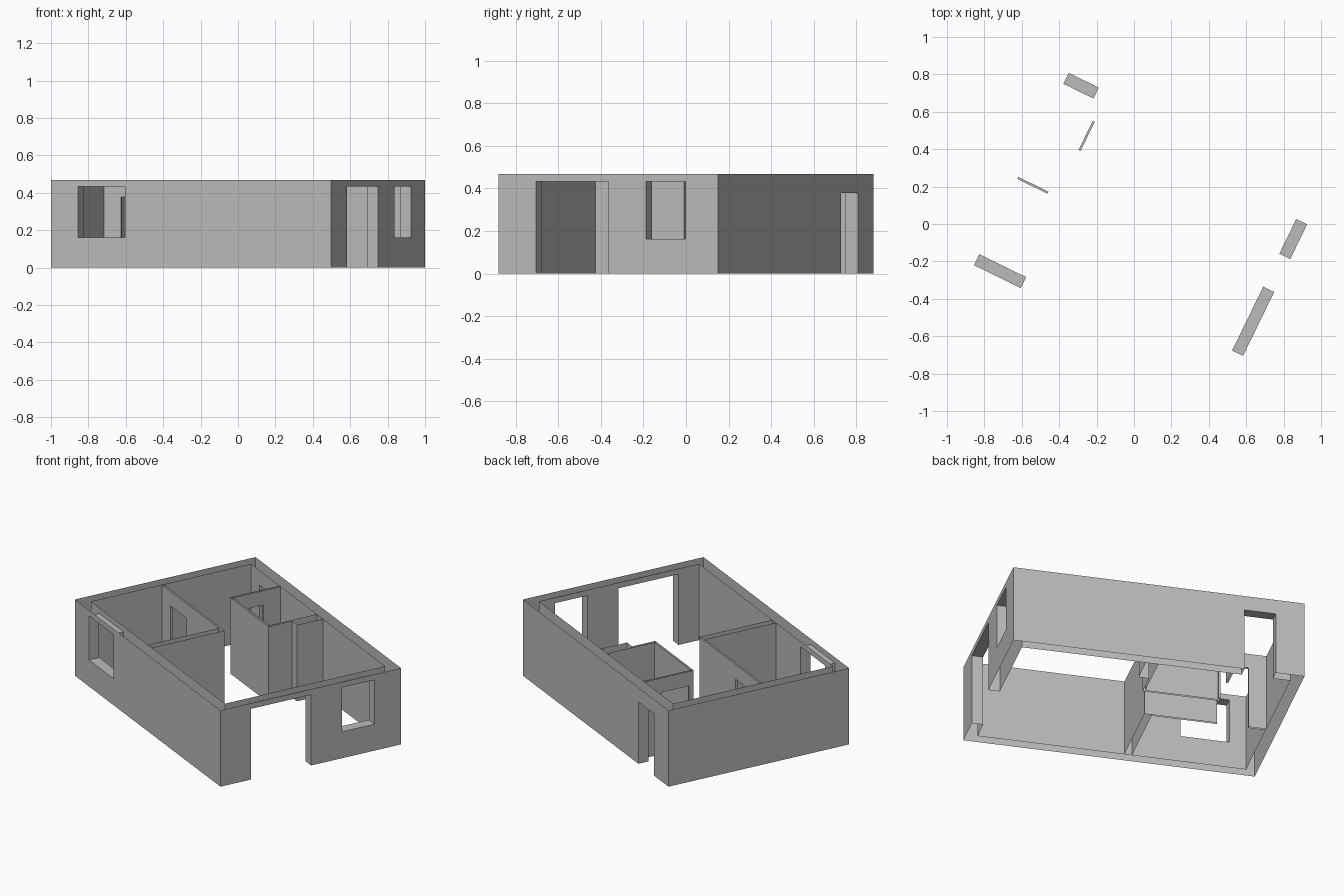
import bpy
import bmesh
from math import radians

if "Cube" in bpy.data.objects:
    bpy.data.objects.remove(bpy.data.objects["Cube"], do_unlink=True)

HEIGHT = 0.467
HALF_L, HALF_W = 0.833, 0.573      # outer half sizes of the plan
IN_L, IN_W = 0.768, 0.508          # inner half sizes
TURN = radians(-26)                # plan is turned about z
OPEN_TOP, DOOR_TOP, SILL = 0.433, 0.378, 0.162

plaster = bpy.data.materials.new("plaster_grey")
plaster.use_nodes = True
GREY = (0.5, 0.5, 0.5, 1)
plaster.diffuse_color = GREY
plaster.node_tree.nodes["Principled BSDF"].inputs["Base Color"].default_value = GREY


def prism(name, outline, z0, z1):
    """Solid made by extruding a plan outline upwards."""
    bm = bmesh.new()
    base = bm.faces.new([bm.verts.new((x, y, z0)) for x, y in outline])
    up = bmesh.ops.extrude_face_region(bm, geom=[base])["geom"]
    top = [g for g in up if isinstance(g, bmesh.types.BMVert)]
    bmesh.ops.translate(bm, verts=top, vec=(0, 0, z1 - z0))
    bmesh.ops.recalc_face_normals(bm, faces=bm.faces)
    mesh = bpy.data.meshes.new(name)
    bm.to_mesh(mesh)
    bm.free()
    obj = bpy.data.objects.new(name, mesh)
    bpy.context.collection.objects.link(obj)
    return obj


def rect(x0, x1, y0, y1):
    return [(x0, y0), (x1, y0), (x1, y1), (x0, y1)]


def walls(name, outline, openings):
    """Extrude walls, cut openings, then leave top and bottom open."""
    obj = prism(name, outline, 0, HEIGHT)
    cutters = []
    for x0, x1, y0, y1, z0, z1 in openings:
        cutter = prism(name + "_cutter", rect(x0, x1, y0, y1), z0, z1)
        cutter.hide_render = True
        mod = obj.modifiers.new("opening", 'BOOLEAN')
        mod.operation, mod.solver, mod.object = 'DIFFERENCE', 'EXACT', cutter
        cutters.append(cutter)
    bpy.context.view_layer.update()
    graph = bpy.context.evaluated_depsgraph_get()
    obj_mesh = bpy.data.meshes.new_from_object(obj.evaluated_get(graph))
    obj.modifiers.clear()
    obj.data = obj_mesh
    for cutter in cutters:
        bpy.data.objects.remove(cutter, do_unlink=True)

    bm = bmesh.new()
    bm.from_mesh(obj_mesh)
    caps = [f for f in bm.faces if all(abs(v.co.z) < 1e-4 for v in f.verts)
            or all(abs(v.co.z - HEIGHT) < 1e-4 for v in f.verts)]
    bmesh.ops.delete(bm, geom=caps, context='FACES')
    bm.to_mesh(obj_mesh)
    bm.free()
    obj_mesh.materials.clear()
    obj_mesh.materials.append(plaster)
    obj.rotation_euler.z = TURN
    return obj


# Outer walls: room cavity, wide entrance, two windows, back door
walls("outer_walls", rect(-HALF_L, HALF_L, -HALF_W, HALF_W), [
    (-IN_L, IN_L, -IN_W, IN_W, -0.1, 0.6),
    (0.7, 0.9, -0.378, 0.002, -0.1, OPEN_TOP),
    (0.7, 0.9, 0.198, 0.404, SILL, OPEN_TOP),
    (-0.672, -0.394, -0.65, -0.45, SILL, OPEN_TOP),
    (-0.668, -0.489, 0.45, 0.65, -0.1, DOOR_TOP),
])

# Front room partition: thin long wall and thicker cross wall
walls("front_room_partition", [
    (-IN_L, -0.045), (-0.072, -0.045), (-0.072, -IN_W),
    (-0.115, -IN_W), (-0.115, -0.057), (-IN_L, -0.057),
], [(-0.667, -0.487, -0.1, 0, -0.1, DOOR_TOP)])

# Small back room with a pier against the back wall
walls("back_room_partition", [
    (-0.44, IN_W), (-0.44, 0.195), (0, 0.195), (0, 0.342),
    (0.058, 0.342), (0.058, IN_W), (-0.013, IN_W),
    (-0.013, 0.207), (-0.428, 0.207), (-0.428, IN_W),
], [(-0.5, -0.4, 0.225, 0.399, -0.1, DOOR_TOP)])
